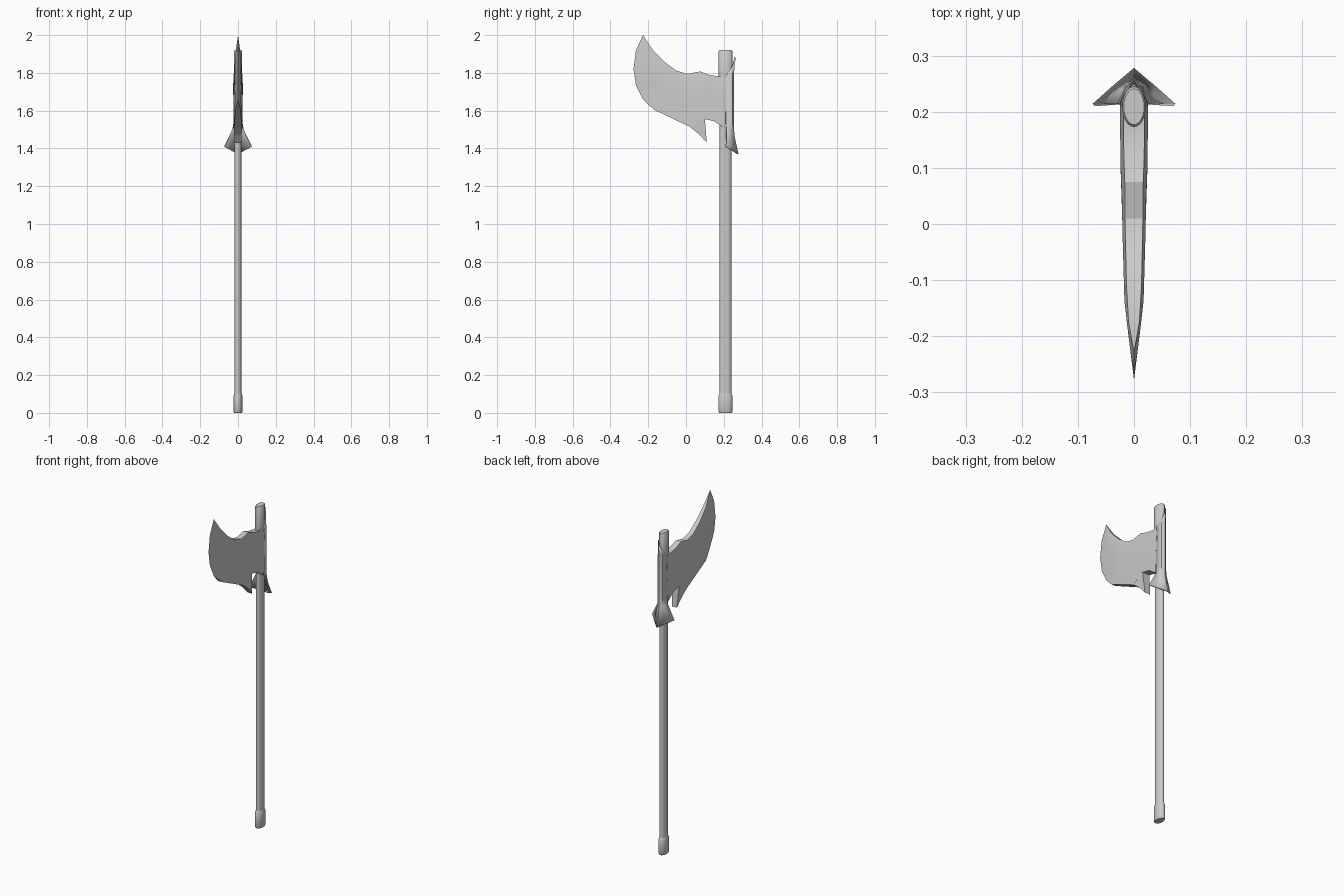
import bpy, bmesh, math

if "Cube" in bpy.data.objects:
    bpy.data.objects.remove(bpy.data.objects["Cube"])

def make(name, verts, faces, smooth=None):
    me = bpy.data.meshes.new(name)
    me.from_pydata(verts, [], faces)
    bm = bmesh.new()
    bm.from_mesh(me)
    bmesh.ops.remove_doubles(bm, verts=bm.verts, dist=1e-5)
    bmesh.ops.recalc_face_normals(bm, faces=bm.faces)
    bm.to_mesh(me)
    bm.free()
    ob = bpy.data.objects.new(name, me)
    bpy.context.collection.objects.link(ob)
    if smooth:
        bpy.ops.object.select_all(action='DESELECT')
        ob.select_set(True)
        bpy.context.view_layer.objects.active = ob
        bpy.ops.object.shade_smooth_by_angle(angle=math.radians(smooth))
    return ob

def oval_lathe(name, rings, n=24, cy=0.209):
    """rings: (z, x radius, y radius)"""
    verts = [(rx * math.cos(2 * math.pi * i / n), cy + ry * math.sin(2 * math.pi * i / n), z)
             for z, rx, ry in rings for i in range(n)]
    faces = [(r * n + i, r * n + (i + 1) % n, (r + 1) * n + (i + 1) % n, (r + 1) * n + i)
             for r in range(len(rings) - 1) for i in range(n)]
    faces += [tuple(range(n))[::-1], tuple(range((len(rings) - 1) * n, len(rings) * n))]
    return make(name, verts, faces, 35)

# Oval shaft with its end fittings
oval_lathe("shaft", [(0.05, .019, .031), (1.85, .019, .031)])
oval_lathe("pommel", [(0, .020, .033), (.006, .023, .037), (.09, .023, .037), (.102, .019, .031)])
oval_lathe("top_cap", [(1.74, .019, .031), (1.76, .021, .036), (1.915, .021, .036), (1.92, .018, .032)])

# Blade half thickness as a function of y
def half(y):
    pts = [(-.28, 0), (-.14, .017), (0, .021), (.08, .022), (.1, .024), (.3, .026)]
    for (a, ha), (b, hb) in zip(pts, pts[1:]):
        if y <= b:
            return ha + (hb - ha) * (y - a) / (b - a)
    return .026

# Blade: paired stations on the top edge and the cutting / lower edge
top = [(-.228, 2.0), (-.175, 1.92), (-.11, 1.855), (-.048, 1.81), (.01, 1.795),
       (.075, 1.808), (.12, 1.79), (.175, 1.78), (.205, 1.783), (.22, 1.79)]
low = [(-.228, 2.0), (-.265, 1.92), (-.278, 1.82), (-.265, 1.735), (-.228, 1.66),
       (-.17, 1.605), (.02, 1.515), (.10, 1.555), (.148, 1.545), (.206, 1.505)]
rows = [0, .15, .55, 1]
verts, faces = [], []
for side in (1, -1):
    for i, (a, b) in enumerate(zip(top, low)):
        for t in rows:
            y, z = a[0] + (b[0] - a[0]) * t, a[1] + (b[1] - a[1]) * t
            h = half(y) * (.75 if t == 0 else 1)
            if i == 0 or (t == 1 and i < 5):
                h = 0
            verts.append((side * h, y, z))
R, N = len(rows), len(top)
S = R * N
for i in range(N - 1):
    k = i * R
    for o in (0, S):
        faces += [(o + k + r, o + k + r + 1, o + k + R + r + 1, o + k + R + r) for r in range(R - 1)]
    faces.append((k, k + R, S + k + R, S + k))
    if i >= 4:
        faces.append((k + R - 1, k + 2 * R - 1, S + k + 2 * R - 1, S + k + R - 1))
k = (N - 1) * R
faces += [(k + r, k + r + 1, S + k + r + 1, S + k + r) for r in range(R - 1)]
make("blade", verts, faces, 25)

# Hooked beard under the blade
hook = [(.02, 1.515, .021), (.075, 1.47, .019), (.11, 1.43, .017), (.10, 1.555, .024)]
verts = [(s * h, y, z) for s in (1, -1) for y, z, h in hook]
make("beard_hook", verts, [(0, 1, 2, 3), (7, 6, 5, 4)] +
     [(i, (i + 1) % 4, 4 + (i + 1) % 4, 4 + i) for i in range(4)])

# Rear socket sheet: flared skirt below, pointed tab above (right half, mirrored)
half_rows = [
    [(0, .278, 1.37), (.037, .247, 1.39), (.074, .214, 1.41)],
    [(0, .256, 1.47), (.019, .245, 1.485), (.030, .216, 1.50)],
    [(0, .254, 1.53), (.015, .245, 1.53), (.025, .212, 1.53)],
    [(0, .254, 1.80), (.015, .245, 1.79), (.025, .212, 1.785)],
    [(0, .263, 1.885), (.010, .249, 1.835), (.024, .214, 1.788)],
]
verts, faces = [], []
for row in half_rows:
    verts += [(-x, y, z) for x, y, z in row[:0:-1]] + row
for r in range(len(half_rows) - 1):
    for c in range(4):
        a = r * 5 + c
        faces.append((a, a + 1, a + 6, a + 5))
socket = make("rear_socket", verts, faces, 30)
mod = socket.modifiers.new("thickness", 'SOLIDIFY')
mod.thickness = .006
mod.offset = -1
if sum(p.normal.y for p in socket.data.polygons) < 0:
    socket.data.flip_normals()
